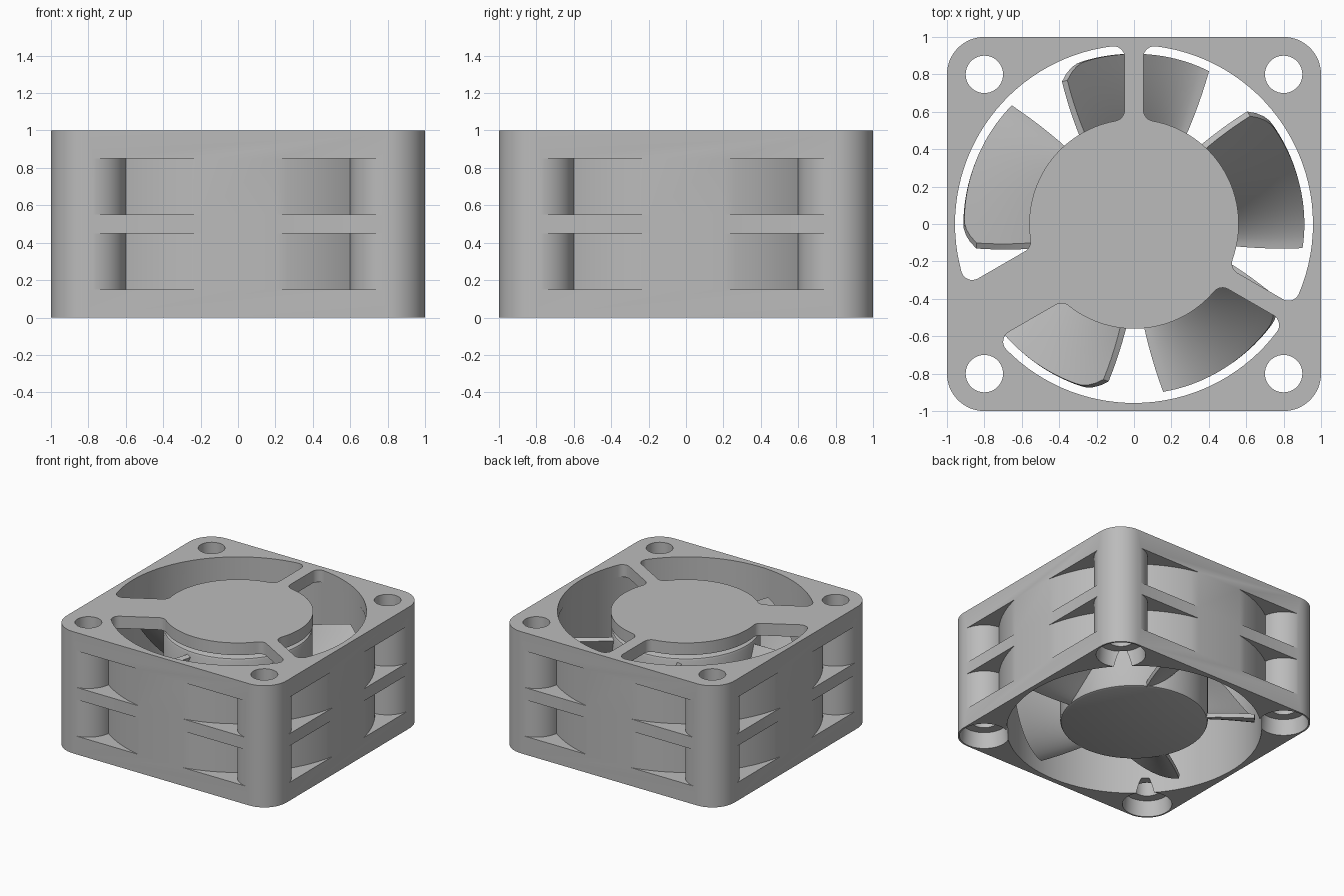
import bpy, bmesh
from math import sin, cos, pi, radians, atan2, sqrt, hypot

cube = bpy.data.objects.get("Cube")
if cube:
    bpy.data.objects.remove(cube)

grey = bpy.data.materials.new("plain grey")
grey.use_nodes = True
colour = (0.5, 0.5, 0.5, 1)
grey.diffuse_color = colour
grey.node_tree.nodes["Principled BSDF"].inputs["Base Color"].default_value = colour


def finish(bm, name):
    bmesh.ops.recalc_face_normals(bm, faces=bm.faces)
    mesh = bpy.data.meshes.new(name)
    bm.to_mesh(mesh)
    bm.free()
    mesh.materials.append(grey)
    ob = bpy.data.objects.new(name, mesh)
    bpy.context.collection.objects.link(ob)
    return ob


def prism(name, points, z0, z1, shrink=1):
    """Extrude an outline upwards, optionally scaling its top about the origin."""
    bm = bmesh.new()
    low = [bm.verts.new((x, y, z0)) for x, y in points]
    high = [bm.verts.new((x * shrink, y * shrink, z1)) for x, y in points]
    bm.faces.new(low)
    bm.faces.new(high)
    for i in range(len(points)):
        j = (i + 1) % len(points)
        bm.faces.new((low[i], low[j], high[j], high[i]))
    return finish(bm, name)


def arc(cx, cy, r, a0, a1, n):
    return [(cx + r * cos(a0 + (a1 - a0) * i / n), cy + r * sin(a0 + (a1 - a0) * i / n))
            for i in range(n + 1)]


def cylinder(name, r, z0, z1, at=(0, 0), n=96, shrink=1):
    ob = prism(name, arc(0, 0, r, 0, 2 * pi, n)[:-1], z0, z1, shrink)
    ob.location = (at[0], at[1], 0)
    return ob


def activate(ob):
    bpy.ops.object.select_all(action='DESELECT')
    ob.select_set(True)
    bpy.context.view_layer.objects.active = ob


def cut(target, cutter):
    cutter.hide_render = True
    bpy.context.view_layer.update()
    mod = target.modifiers.new("cut", 'BOOLEAN')
    mod.operation = 'DIFFERENCE'
    mod.solver = 'EXACT'
    mod.object = cutter
    activate(target)
    bpy.ops.object.modifier_apply(modifier=mod.name)
    bpy.data.objects.remove(cutter)


def smooth(ob):
    activate(ob)
    bpy.ops.object.shade_smooth_by_angle(angle=radians(30))


corners = [(x, y) for x in (-0.8, 0.8) for y in (-0.8, 0.8)]
HUB, BORE, FILLET = 0.56, 0.957, 0.06

# Frame: rounded square block
outline = []
for k in range(4):
    a = k * pi / 2
    s = 0.8 * sqrt(2)
    outline += arc(s * cos(a + pi / 4), s * sin(a + pi / 4), 0.2, a, a + pi / 2, 16)
frame = prism("frame", outline, 0, 1)

# Side pockets, leaving the round duct and the corner posts
for z in (0.15, 0.55):
    pocket = prism("pocket_cutter", [(-1.1, -1.1), (1.1, -1.1), (1.1, 1.1), (-1.1, 1.1)], z, z + 0.3)
    cut(pocket, cylinder("duct_core", 1.02, z - 0.1, z + 0.4))
    for c in corners:
        cut(pocket, cylinder("post_core", 0.202, z - 0.1, z + 0.4, c, 64))
    cut(frame, pocket)

# Main bore below the top plate
cut(frame, cylinder("bore_cutter", 0.96, -0.1, 0.9))


# Top openings between the three spokes, with filleted corners
def corner_pair(angle, half, side):
    d = half + FILLET
    pts = []
    for r, inner in ((HUB + FILLET, True), (BORE - FILLET, False)):
        cx = sqrt(r * r - d * d)
        th = atan2(d, cx)
        if inner:
            pts += arc(cx, d, FILLET, th + pi, 1.5 * pi, 6)
        else:
            pts += arc(cx, d, FILLET, -pi / 2, th, 8)
    pts = [(x, y * side) for x, y in pts]
    return [(x * cos(angle) - y * sin(angle), x * sin(angle) + y * cos(angle)) for x, y in pts]


def sweep(p, q, n):
    a, b = atan2(p[1], p[0]), atan2(q[1], q[0])
    if p is first_out and b < a:
        b += 2 * pi
    elif p is not first_out and b > a:
        b -= 2 * pi
    return arc(0, 0, hypot(*p), a, b, n)[1:-1]


spokes = [(90, 0.05), (210, 0.165), (330, 0.05)]
for k in range(3):
    (a0, w0), (a1, w1) = spokes[k], spokes[(k + 1) % 3]
    start = corner_pair(radians(a0), w0, 1)
    end = corner_pair(radians(a1), w1, -1)[::-1]
    first_out = start[-1]
    loop = start + sweep(start[-1], end[0], 32) + end + sweep(end[-1], start[0], 32)
    cut(frame, prism("opening_cutter", loop, 0.85, 1.1))

# Screw holes with slightly tapered recesses underneath
for c in corners:
    cut(frame, cylinder("hole_cutter", 0.1, -0.1, 1.1, c, 48))
    cut(frame, cylinder("recess_cutter", 0.188, -0.01, 0.13, c, 48, 0.93))
smooth(frame)

# Rotor hub
hub = cylinder("rotor_hub", HUB - 0.004, 0.06, 0.87)
bevel = hub.modifiers.new("edge", 'BEVEL')
bevel.width = 0.02
bevel.segments = 2
activate(hub)
bpy.ops.object.modifier_apply(modifier="edge")
smooth(hub)

# Five curved blades, rising steeply at the counter-clockwise end
STEPS, RINGS = 24, 6
for k in range(5):
    bm = bmesh.new()
    rows = []
    for i in range(STEPS + 1):
        t = i / STEPS
        tip = 0.91 - 0.06 * max(0, (t - 0.85) / 0.15) ** 2
        row = []
        for j in range(RINGS + 1):
            r = 0.52 + (tip - 0.52) * j / RINGS
            s = (r - HUB) / 0.35
            a0, a1 = 60 + 4 * s, 120 - 5 * s
            a = radians(a0 + (a1 - a0) * t + 72 * k)
            row.append(bm.verts.new((r * cos(a), r * sin(a), 0.08 + 0.75 * t ** 1.6)))
        rows.append(row)
    for lo, hi in zip(rows, rows[1:]):
        for j in range(RINGS):
            bm.faces.new((lo[j], lo[j + 1], hi[j + 1], hi[j]))
    blade = finish(bm, f"blade_{k + 1}")
    solid = blade.modifiers.new("thickness", 'SOLIDIFY')
    solid.thickness = 0.035
    solid.offset = 0
    activate(blade)
    bpy.ops.object.modifier_apply(modifier="thickness")
    smooth(blade)
